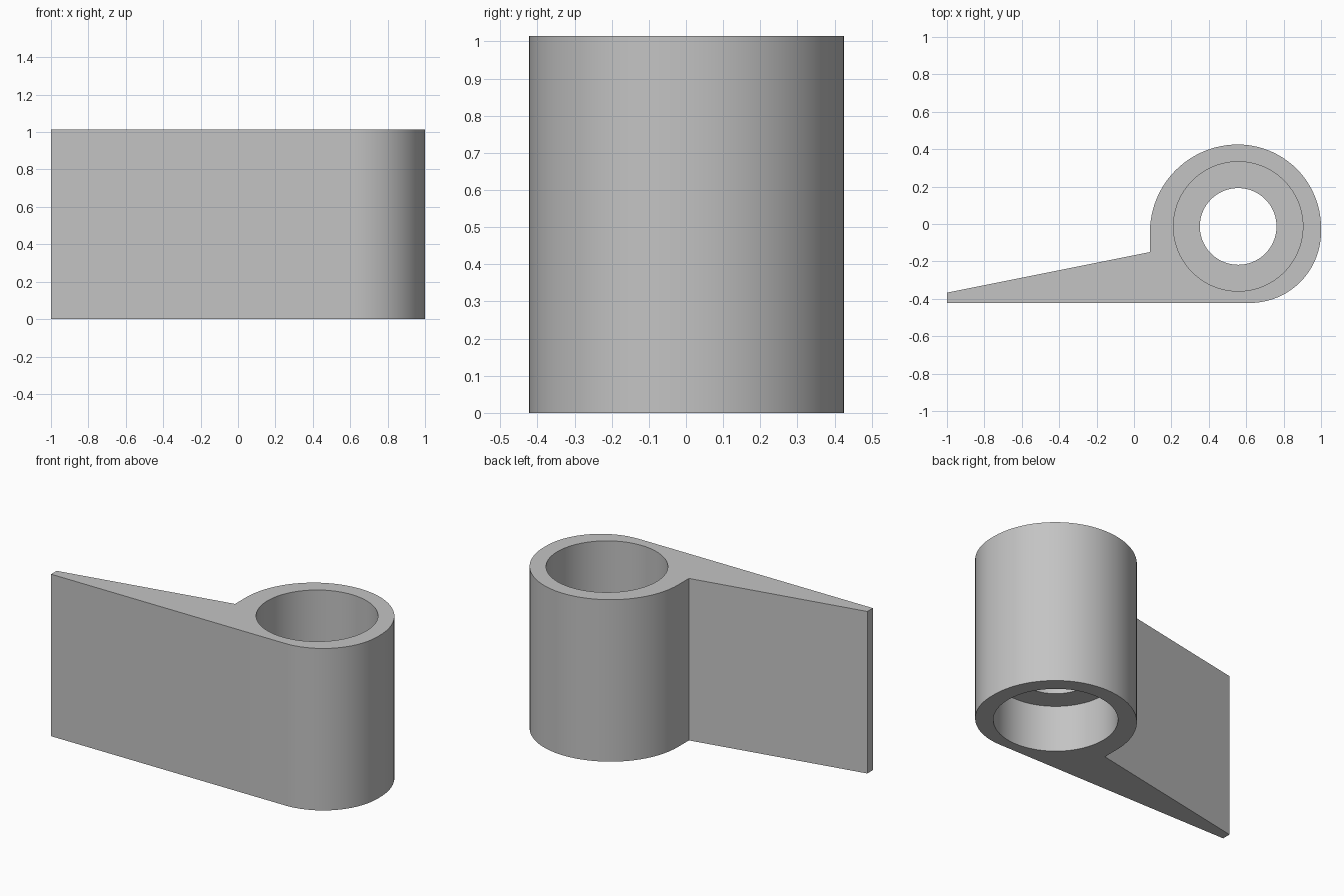
import bpy, bmesh
from math import cos, sin, radians, tau

HEIGHT = 1.015
BORE_CENTRE = (0.557, -0.013)

old = bpy.data.objects.get("Cube")
if old:
    bpy.data.objects.remove(old)

grey = bpy.data.materials.new("plain grey")
grey.use_nodes = True
colour = (0.55, 0.55, 0.55, 1)
grey.diffuse_color = colour
grey.node_tree.nodes["Principled BSDF"].inputs["Base Color"].default_value = colour


def arc(cx, cy, r, start, end, steps=24):
    """Points along an arc, angles in degrees."""
    angles = [radians(start + (end - start) * i / steps) for i in range(steps + 1)]
    return [(cx + r * cos(a), cy + r * sin(a)) for a in angles]


def finish(bm, name):
    bmesh.ops.remove_doubles(bm, verts=bm.verts, dist=0.0005)
    bmesh.ops.recalc_face_normals(bm, faces=bm.faces)
    mesh = bpy.data.meshes.new(name)
    bm.to_mesh(mesh)
    bm.free()
    mesh.materials.append(grey)
    obj = bpy.data.objects.new(name, mesh)
    bpy.context.collection.objects.link(obj)
    return obj


# Barrel and tapered leaf share one extruded outline
outline = [(-1, -0.422), (0.62, -0.422)]
outline += arc(0.62, -0.042, 0.38, -90, 0)
outline += arc(0.555, -0.02, 0.445, 0, 90)
outline += arc(0.555, -0.045, 0.47, 90, 180)
outline += [(0.085, -0.15), (-1, -0.367)]
bm = bmesh.new()
base = bm.faces.new([bm.verts.new((x, y, 0)) for x, y in outline])
top = bmesh.ops.extrude_face_region(bm, geom=[base])["geom"]
bmesh.ops.translate(bm, vec=(0, 0, HEIGHT),
                    verts=[v for v in top if isinstance(v, bmesh.types.BMVert)])
hinge = finish(bm, "hinge_barrel_and_leaf")

# Stepped bore: wide at both ends, narrow through the inner collar
WIDE, NARROW = 0.346, 0.205
steps = [(WIDE, -0.1), (WIDE, 0.287), (NARROW, 0.287),
         (NARROW, 0.47), (WIDE, 0.47), (WIDE, HEIGHT + 0.1)]
SIDES = 96
bm = bmesh.new()
rings = []
for r, z in steps:
    rings.append([bm.verts.new((BORE_CENTRE[0] + r * cos(tau * i / SIDES),
                                BORE_CENTRE[1] + r * sin(tau * i / SIDES), z))
                  for i in range(SIDES)])
for low, high in zip(rings, rings[1:]):
    for i in range(SIDES):
        j = (i + 1) % SIDES
        bm.faces.new((low[i], low[j], high[j], high[i]))
bm.faces.new(rings[0])
bm.faces.new(rings[-1])
cutter = finish(bm, "bore_cutter")
cutter.hide_render = True

cut = hinge.modifiers.new("bore", 'BOOLEAN')
cut.operation = 'DIFFERENCE'
cut.solver = 'EXACT'
cut.object = cutter

# Bake the bore, then smooth the round walls and keep the rims sharp
bpy.ops.object.select_all(action='DESELECT')
hinge.select_set(True)
bpy.context.view_layer.objects.active = hinge
bpy.ops.object.modifier_apply(modifier=cut.name)
bpy.data.objects.remove(cutter)
bpy.ops.object.shade_smooth_by_angle(angle=radians(30))
